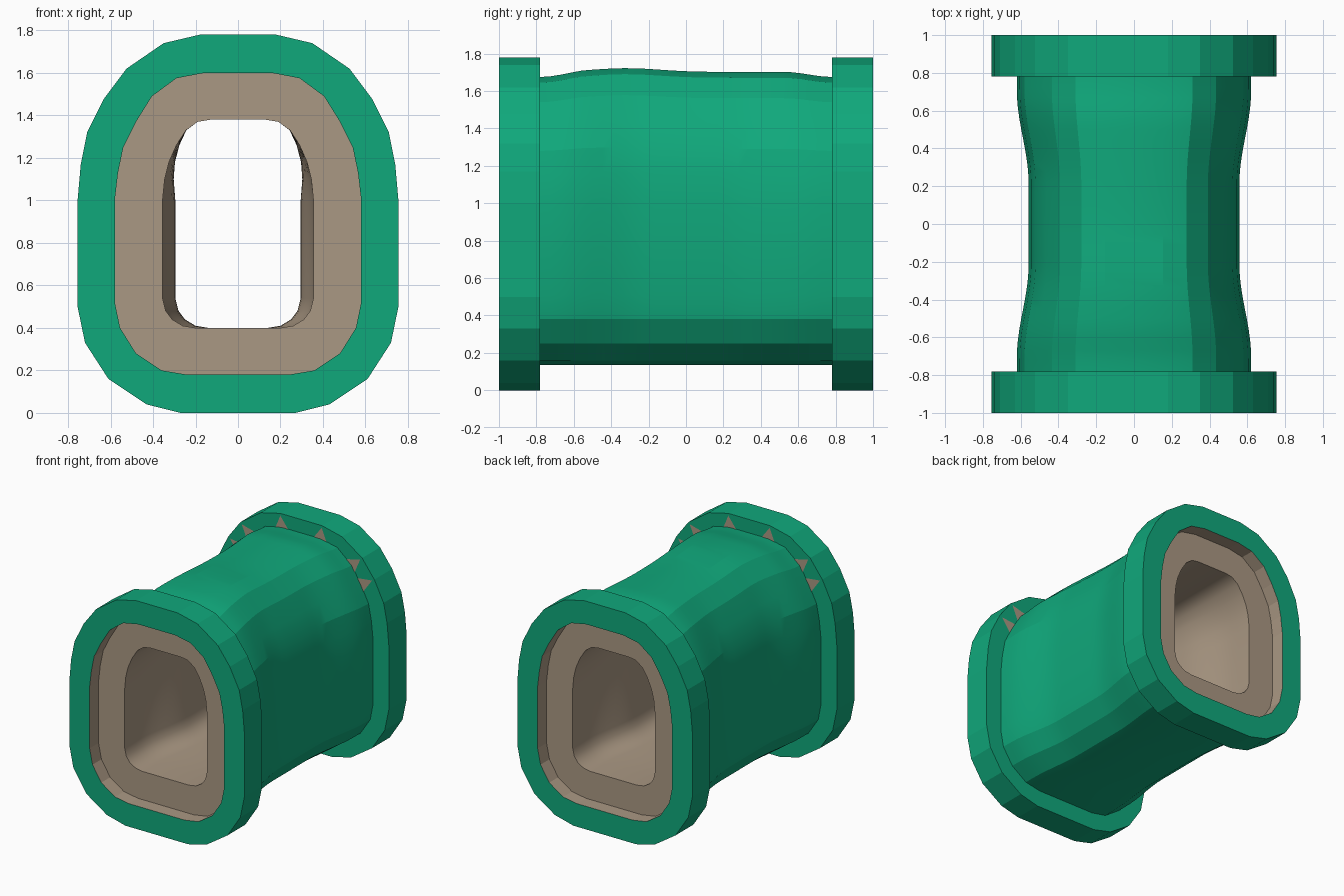
import bpy, bmesh, math

cube = bpy.data.objects.get("Cube")
if cube:
    bpy.data.objects.remove(cube, do_unlink=True)


def material(name, rgb):
    m = bpy.data.materials.new(name)
    m.use_nodes = True
    m.diffuse_color = (*rgb, 1)
    m.node_tree.nodes["Principled BSDF"].inputs["Base Color"].default_value = (*rgb, 1)
    return m


GREEN = material("green", (0.005, 0.392, 0.198))
TAN = material("tan", (0.402, 0.314, 0.227))

# Right halves of the cross-sections, bottom to top, as (x, z)
FLANGE = [(.27, 0), (.43, .04), (.61, .16), (.72, .33), (.755, .5), (.755, 1),
          (.74, 1.17), (.71, 1.32), (.63, 1.48), (.525, 1.62), (.35, 1.74), (.18, 1.78)]
BODY = [(.25, .135), (.38, .16), (.51, .25), (.595, .38), (.62, .51), (.62, 1),
        (.605, 1.15), (.58, 1.28), (.515, 1.41), (.435, 1.54), (.31, 1.645), (.17, 1.675)]
RECESS = [(.24, .18), (.36, .2), (.48, .28), (.555, .4), (.58, .52), (.58, 1),
          (.565, 1.13), (.54, 1.25), (.48, 1.37), (.405, 1.49), (.29, 1.575), (.16, 1.6)]
HOLE = [(.2, .4), (.26, .41), (.31, .44), (.34, .48), (.355, .54), (.355, 1),
        (.345, 1.1), (.325, 1.18), (.29, 1.26), (.245, 1.33), (.19, 1.37), (.13, 1.38)]


def smoothstep(t):
    t = min(max(t, 0), 1)
    return t * t * (3 - 2 * t)


def waist(y):
    """0 near the ends, 1 along the narrow middle."""
    return smoothstep((.7 - abs(y)) / .48)


def link(name, bm, mats, smooth=None):
    mesh = bpy.data.meshes.new(name)
    bm.to_mesh(mesh)
    bm.free()
    for m in mats:
        mesh.materials.append(m)
    ob = bpy.data.objects.new(name, mesh)
    bpy.context.collection.objects.link(ob)
    if smooth:
        bpy.ops.object.select_all(action="DESELECT")
        ob.select_set(True)
        bpy.context.view_layer.objects.active = ob
        bpy.ops.object.shade_smooth_by_angle(angle=math.radians(smooth))
    return ob


def loft(name, rings, mats, closed=False, smooth=None):
    """Skin a list of (y, half section); the closing strip uses the last material."""
    bm = bmesh.new()
    loops = []
    for y, half in rings:
        full = half + [(-x, z) for x, z in reversed(half)]
        loops.append([bm.verts.new((x, y, z)) for x, z in full])
    n = len(loops[0])
    for k in range(len(loops) if closed else len(loops) - 1):
        a, b = loops[k], loops[(k + 1) % len(loops)]
        for i in range(n):
            j = (i + 1) % n
            f = bm.faces.new((a[i], b[i], b[j], a[j]))
            f.material_index = len(mats) - 1 if k == len(loops) - 1 else 0
    return link(name, bm, mats, smooth)


# End flanges: green collars with a tan inner wall
for name, lo, hi in (("front_flange", -1, -.78), ("back_flange", .78, 1)):
    loft(name, [(lo, RECESS), (lo, FLANGE), (hi, FLANGE), (hi, RECESS)],
         [GREEN, TAN], closed=True)


# Body: waisted sleeve with a gently wavy crown
def body_section(y):
    end = smoothstep((.78 - abs(y)) / .25)
    rise = end * (.027 + .02 * math.exp(-((y + .32) / .25) ** 2))
    return [(x * (1 - .1 * waist(y)), z + rise * max(0, z - 1) / .675) for x, z in BODY]


STEPS = 28
ys = [-.78 + 1.56 * k / STEPS for k in range(STEPS + 1)]
loft("body", [(y, body_section(y)) for y in ys], [GREEN], smooth=14)


# Lining: recessed end faces and a passage pinched at the sides
def hole_section(y):
    return [(x - .06 * waist(y) * min(1, max(0, (1.34 - z) / .34)), z) for x, z in HOLE]


ys = [.89 - 1.78 * k / STEPS for k in range(STEPS + 1)]
loft("lining", [(.89, RECESS)] + [(y, hole_section(y)) for y in ys] + [(-.89, RECESS)],
     [TAN], smooth=30)


# Small tan points around the crown on the inner flange faces
def mix(a, b, t):
    return tuple(p + (q - p) * t for p, q in zip(a, b))


bm = bmesh.new()
for end in (-1, 1):
    for side in (-1, 1):
        for i in (8, 9, 11):
            above = BODY[i + 1] if i < 11 else (0, BODY[i][1])
            tri = [mix(BODY[i], BODY[i - 1], .35), mix(BODY[i], FLANGE[i], .85),
                   mix(BODY[i], above, .35)]
            verts = [bm.verts.new((side * x, end * .776, z)) for x, z in tri]
            f = bm.faces.new(verts)
            f.normal_update()
            if f.normal.y * end > 0:
                f.normal_flip()
link("flange_points", bm, [TAN])
